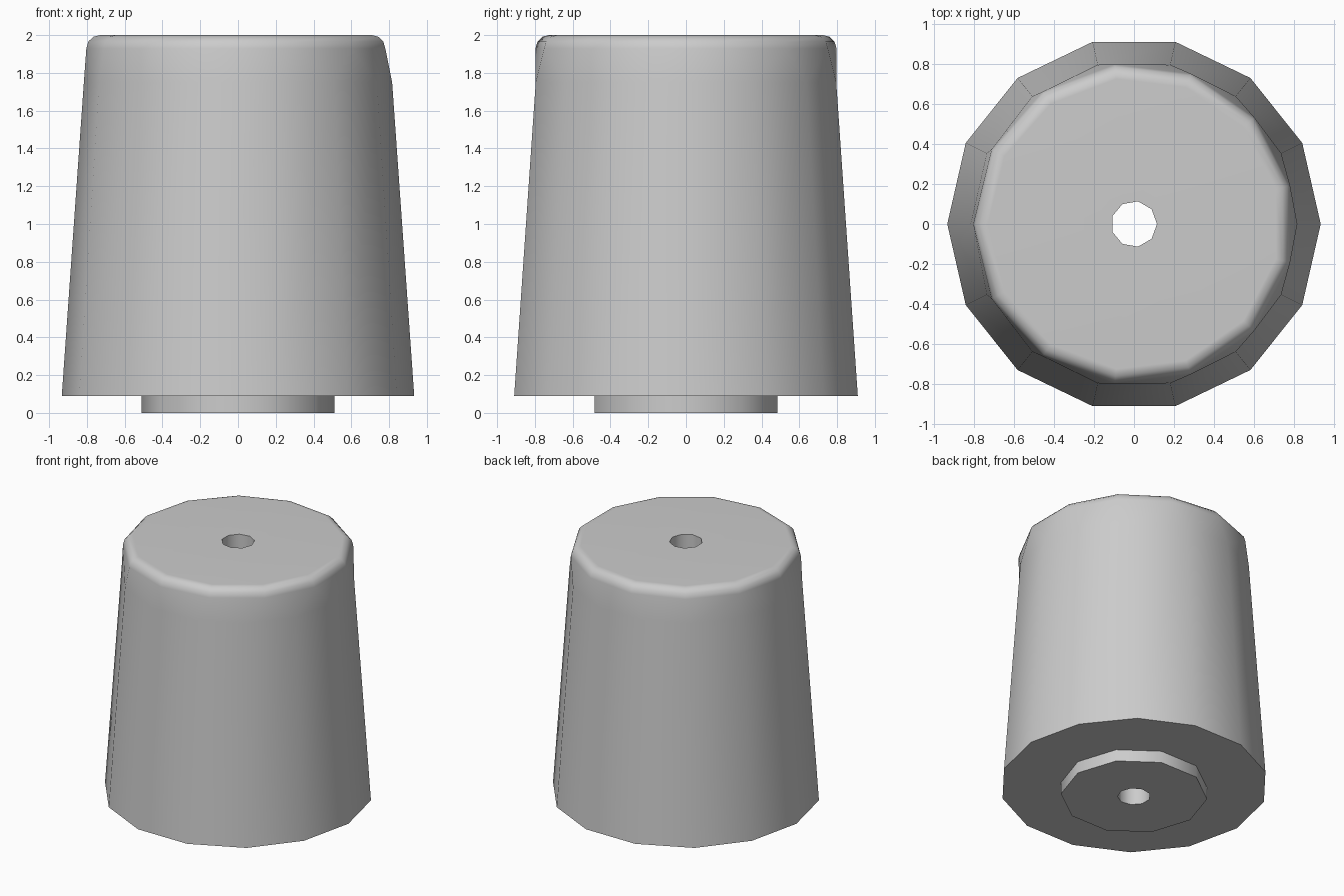
import bpy, bmesh, math

if "Cube" in bpy.data.objects:
    bpy.data.objects.remove(bpy.data.objects["Cube"])

TAU = 2 * math.pi
bm = bmesh.new()


def ring(n, r, z, start=0.0):
    """Circle of n vertices, returned with the angle of each one."""
    out = []
    for k in range(n):
        a = start + TAU * k / n
        out.append((a, bm.verts.new((r * math.cos(a), r * math.sin(a), z))))
    return out


def stitch(a, b):
    """Join two rings, even when their side counts differ."""
    na, nb = len(a), len(b)
    if na == nb:
        for k in range(na):
            m = (k + 1) % na
            bm.faces.new((a[k][1], a[m][1], b[m][1], b[k][1]))
        return

    def ang(r, k):
        return r[k % len(r)][0] + TAU * (k // len(r))
    i = j = 0
    while i < na or j < nb:
        va, vb = a[i % na][1], b[j % nb][1]
        if j >= nb or (i < na and ang(a, i + 1) <= ang(b, j + 1)):
            bm.faces.new((va, a[(i + 1) % na][1], vb))
            i += 1
        else:
            bm.faces.new((va, b[(j + 1) % nb][1], vb))
            j += 1


turn = math.pi / 13   # puts a vertex of the 13-sided rings on -x
rings = [
    # bore mouth and boss
    ring(9, 0.115, 0.0),
    ring(10, 0.51, 0.0),
    ring(10, 0.51, 0.09),
    # tapered body
    ring(14, 0.933, 0.09),
    ring(14, 0.816, 1.75),
    # rounded shoulder
    ring(13, 0.803, 1.93, turn),
    ring(13, 0.792, 1.966, turn),
    ring(13, 0.766, 1.991, turn),
    ring(13, 0.73, 2.0, turn),
    # top of bore
    ring(9, 0.115, 2.0),
]
for k in range(len(rings)):
    stitch(rings[k], rings[(k + 1) % len(rings)])
bmesh.ops.recalc_face_normals(bm, faces=bm.faces)

mesh = bpy.data.meshes.new("tapered_foot")
bm.to_mesh(mesh)
bm.free()
foot = bpy.data.objects.new("tapered_foot", mesh)
bpy.context.collection.objects.link(foot)

# Smooth sides, crisp rims, flat top
bpy.context.view_layer.objects.active = foot
foot.select_set(True)
bpy.ops.object.shade_smooth_by_angle(angle=math.radians(50))
wn = foot.modifiers.new("flat_top_normals", 'WEIGHTED_NORMAL')
wn.keep_sharp = True
